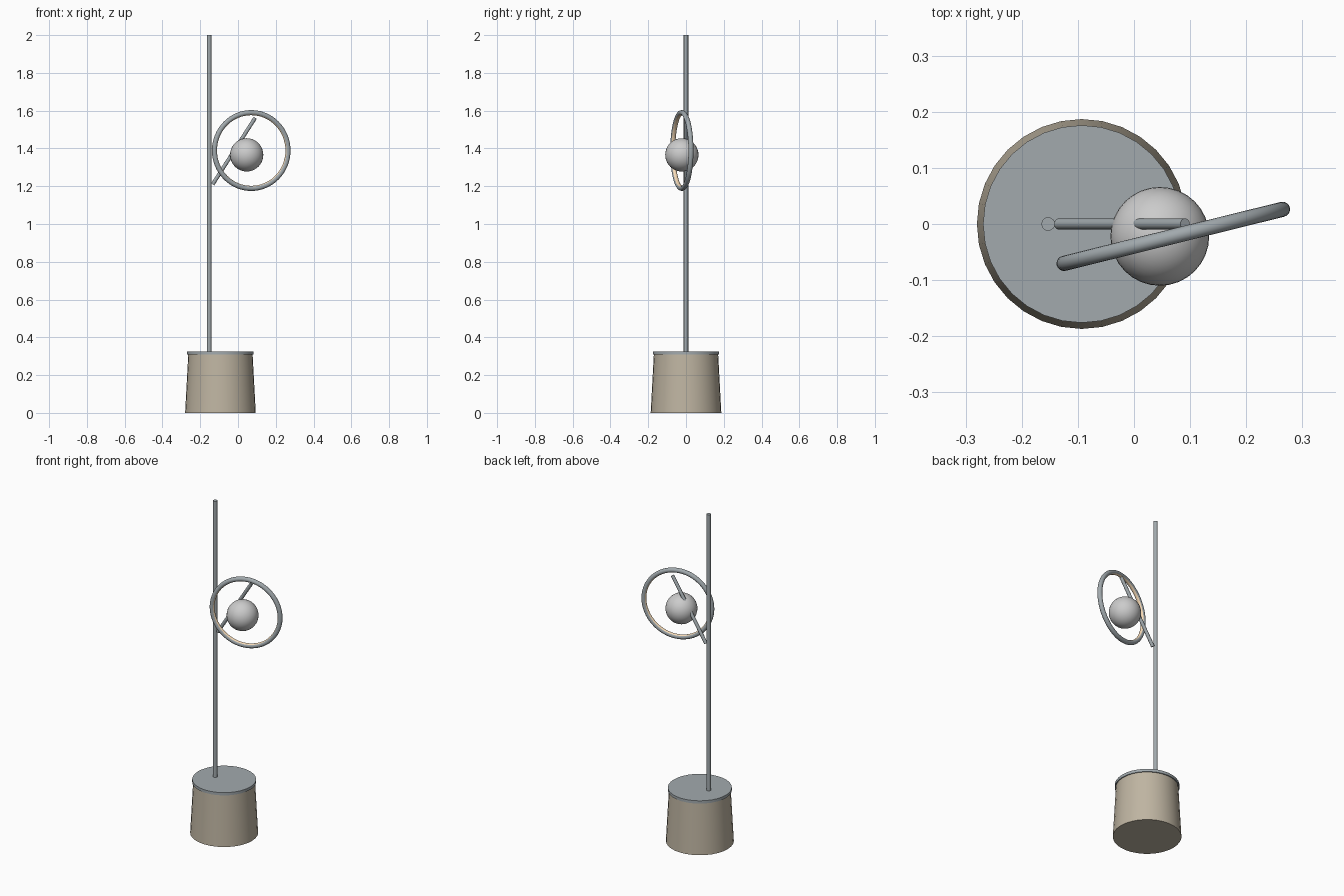
import bpy, bmesh, math
from mathutils import Vector, Matrix

if "Cube" in bpy.data.objects:
    bpy.data.objects.remove(bpy.data.objects["Cube"])


def material(name, rgb):
    m = bpy.data.materials.new(name)
    m.diffuse_color = (*rgb, 1)
    m.use_nodes = True
    m.node_tree.nodes["Principled BSDF"].inputs["Base Color"].default_value = m.diffuse_color
    return m


metal = material("grey_metal", (0.36, 0.40, 0.42))
stone = material("beige_stone", (0.52, 0.46, 0.36))
glow = material("warm_light_strip", (0.95, 0.72, 0.48))


def finish(name, mat=None):
    ob = bpy.context.object
    ob.name = name
    if mat:
        ob.data.materials.append(mat)
    bpy.ops.object.shade_smooth_by_angle(angle=math.radians(35))
    return ob


def rod(name, a, b, r1, r2, sides, mat):
    # Straight or tapered cylinder between two points
    a, b = Vector(a), Vector(b)
    d = b - a
    bpy.ops.mesh.primitive_cone_add(vertices=sides, radius1=r1, radius2=r2, depth=d.length,
                                    location=(a + b) / 2,
                                    rotation=d.to_track_quat('Z', 'Y').to_euler())
    return finish(name, mat)


# Tapered base and its slightly overhanging metal lid
BX = -0.093
rod("base", (BX, 0, 0), (BX, 0, 0.316), 0.187, 0.17, 32, stone)
rod("base_lid", (BX, 0, 0.308), (BX, 0, 0.325), 0.176, 0.176, 32, metal)

# Upright pole, off centre on the lid, and the slanted arm
rod("pole", (-0.153, 0, 0.32), (-0.153, 0, 2.0), 0.012, 0.012, 16, metal)
rod("arm", (-0.134, 0, 1.21), (0.091, 0, 1.562), 0.01, 0.01, 16, metal)

# Globe threaded on the arm
bpy.ops.mesh.primitive_uv_sphere_add(segments=32, ring_count=20, radius=0.088,
                                     location=(0.046, -0.022, 1.366))
finish("globe")

# Upright ring, turned about z, with a light strip on its inner face
R, r = 0.2005, 0.0135
bpy.ops.mesh.primitive_torus_add(major_segments=64, minor_segments=16,
                                 major_radius=R, minor_radius=r)
ring = finish("ring", metal)
ring.data.materials.append(glow)
for p in ring.data.polygons:
    if p.center.xy.length < R - r * 0.75:
        p.material_index = 1
ring.data.transform(Matrix.Translation((0.07, -0.022, 1.389))
                    @ Matrix.Rotation(math.radians(13.9), 4, 'Z')
                    @ Matrix.Rotation(math.pi / 2, 4, 'X'))
